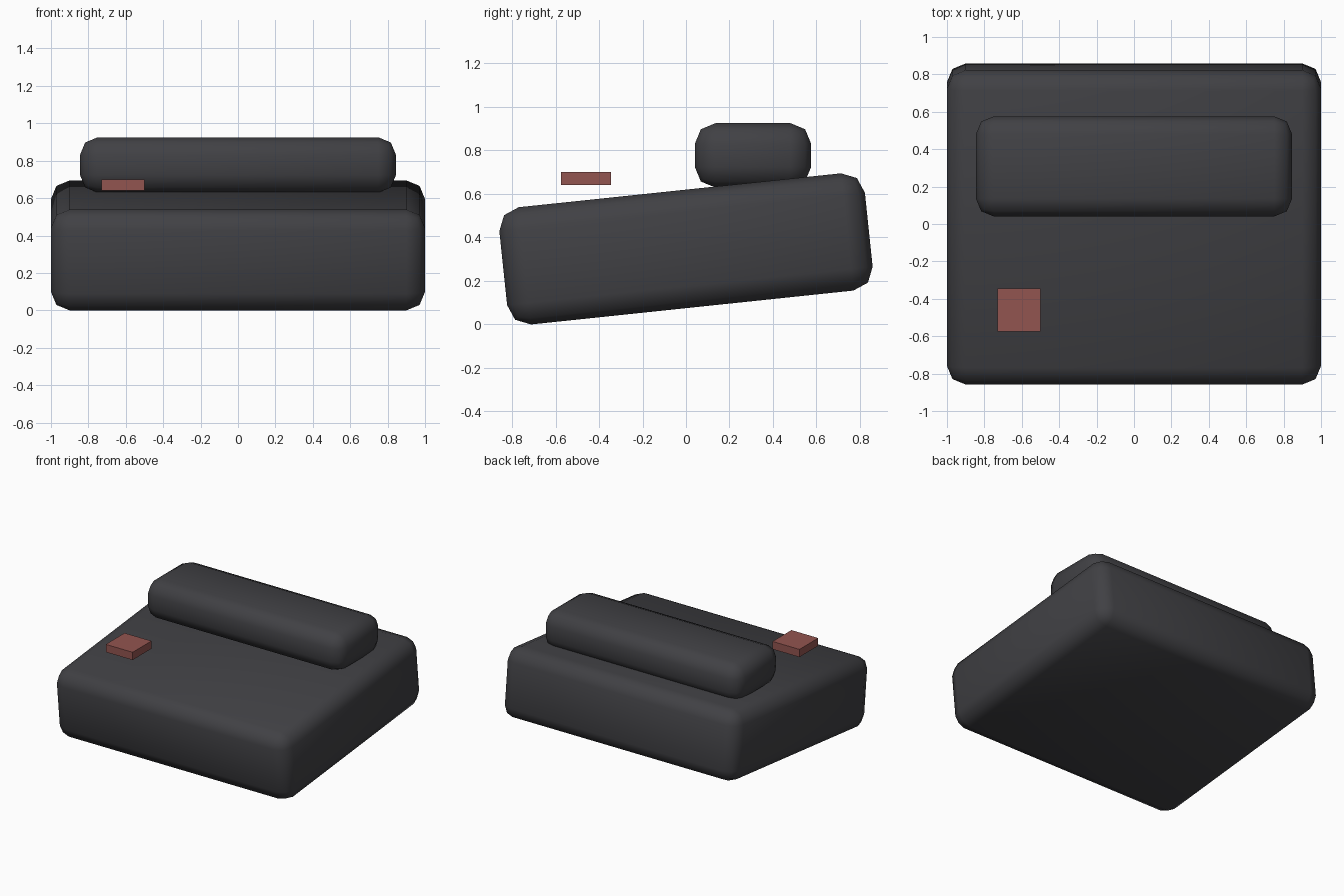
import bpy
from math import radians

cube = bpy.data.objects.get("Cube")
if cube:
    bpy.data.objects.remove(cube, do_unlink=True)


def make_material(name, rgb):
    mat = bpy.data.materials.new(name)
    mat.use_nodes = True
    color = (*rgb, 1.0)
    mat.diffuse_color = color
    bsdf = mat.node_tree.nodes["Principled BSDF"]
    bsdf.inputs["Base Color"].default_value = color
    bsdf.inputs["Roughness"].default_value = 0.8
    return mat


def make_box(name, center, size, mat, bevel=0.0, tilt=0.0):
    """Box with optional rounded, smooth edges and a tilt about x."""
    bpy.ops.mesh.primitive_cube_add(size=1, location=center)
    obj = bpy.context.object
    obj.name = name
    obj.scale = size
    bpy.ops.object.transform_apply(location=False, rotation=False, scale=True)
    obj.rotation_euler.x = tilt
    obj.data.materials.append(mat)
    if bevel:
        mod = obj.modifiers.new("rounded_edges", "BEVEL")
        mod.width = bevel
        mod.segments = 2
        bpy.ops.object.shade_smooth()
    return obj


charcoal = make_material("charcoal_fabric", (0.052, 0.052, 0.058))
red = make_material("dusty_red", (0.29, 0.09, 0.08))

# Thick seat cushion, raised toward the back
make_box("seat_cushion", (0, 0, 0.347), (2.0, 1.69, 0.542), charcoal,
         bevel=0.1, tilt=radians(6))

# Level bolster resting on the seat
make_box("bolster", (0, 0.308, 0.777), (1.69, 0.535, 0.296), charcoal, bevel=0.095)

# Small tag hovering over the front right corner
make_box("tag", (-0.615, -0.46, 0.67), (0.23, 0.23, 0.06), red)
